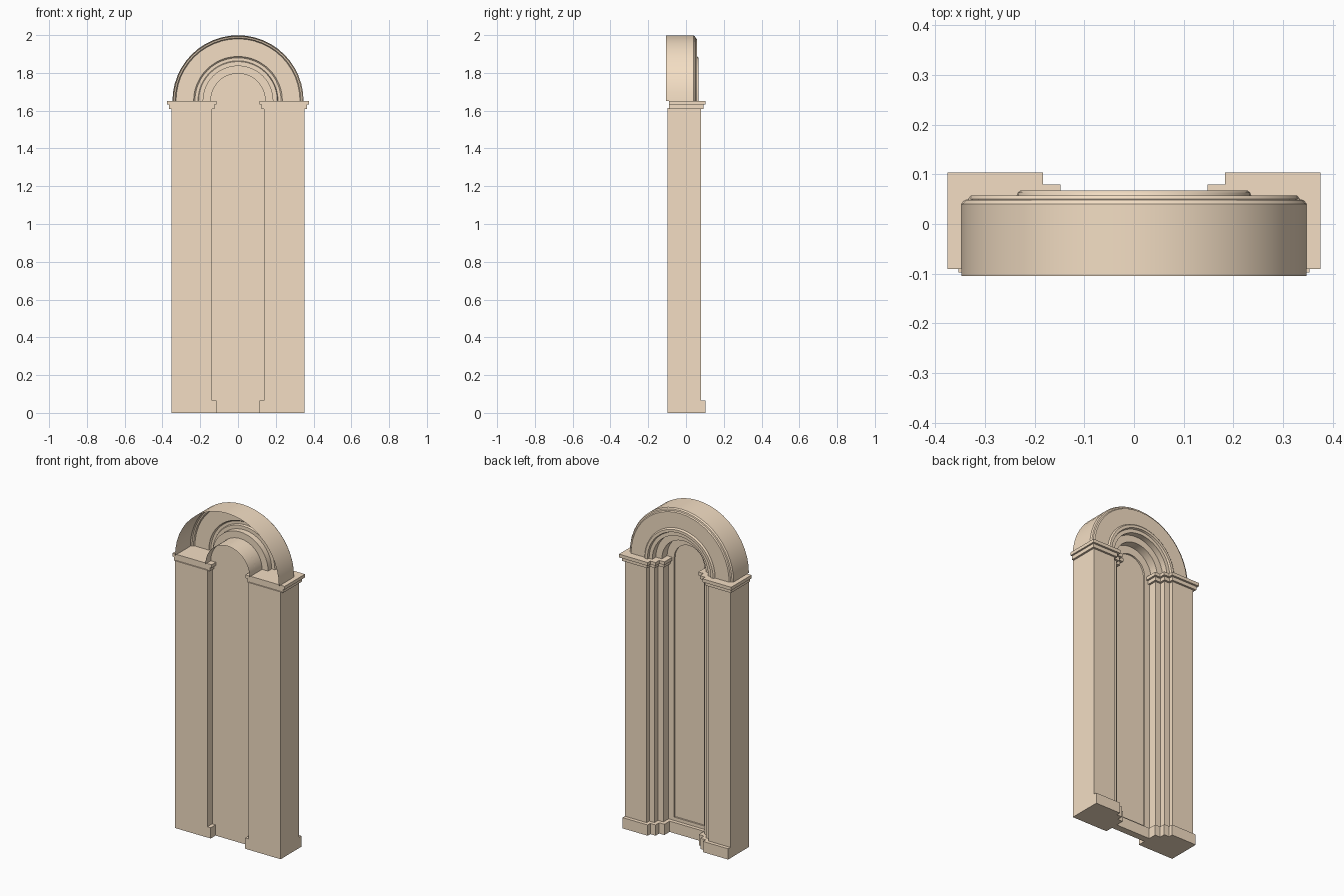
import bpy, bmesh, math

if "Cube" in bpy.data.objects:
    bpy.data.objects.remove(bpy.data.objects["Cube"])

SPRING = 1.652      # height where the arch starts
SEG = 24

stone = bpy.data.materials.new("stone")
stone.diffuse_color = (0.9, 0.73, 0.55, 1)
stone.use_nodes = True
stone.node_tree.nodes["Principled BSDF"].inputs["Base Color"].default_value = stone.diffuse_color

def make_object(name, bm, smooth=False):
    bmesh.ops.recalc_face_normals(bm, faces=bm.faces)
    me = bpy.data.meshes.new(name)
    bm.to_mesh(me)
    bm.free()
    me.materials.append(stone)
    ob = bpy.data.objects.new(name, me)
    bpy.context.collection.objects.link(ob)
    if smooth:
        bpy.ops.object.select_all(action='DESELECT')
        ob.select_set(True)
        bpy.context.view_layer.objects.active = ob
        bpy.ops.object.shade_smooth_by_angle(angle=math.radians(20))
    return ob

def prism(bm, pts, shift):
    """Extrude a closed outline of 3D points by a vector."""
    face = bm.faces.new([bm.verts.new(p) for p in pts])
    out = bmesh.ops.extrude_face_region(bm, geom=[face], use_keep_orig=True)
    moved = [v for v in out['geom'] if isinstance(v, bmesh.types.BMVert)]
    bmesh.ops.translate(bm, verts=moved, vec=shift)

def pier_plan(off, side_off, back):
    """Stepped plan of a pier, grown by off towards the opening and the face."""
    outer = 0.353 + side_off
    return [(outer, back), (outer, 0.08 + off),
            (0.207 - off, 0.08 + off), (0.207 - off, 0.055 + off),
            (0.172 - off, 0.055 + off), (0.172 - off, 0.02 + off),
            (0.137 - off, 0.02 + off), (0.137 - off, back)]

def pier_part(name, tiers):
    for label, sx in (("right", 1), ("left", -1)):
        bm = bmesh.new()
        for z0, z1, off, side, back in tiers:
            prism(bm, [(sx * x, y, z0) for x, y in pier_plan(off, side, back)],
                  (0, 0, z1 - z0))
        make_object(f"{name}_{label}", bm)

# Stepped piers, their plinths and the two-tier impost mouldings
pier_part("pier", [(0.0, 1.615, 0.0, 0.0, -0.097)])
pier_part("plinth", [(0.0, 0.065, 0.022, 0.0, -0.096)])
pier_part("impost", [(1.61, 1.632, 0.012, 0.012, -0.09),
                     (1.632, 1.652, 0.024, 0.022, -0.09)])

# Arch: open moulded profile (radius, depth) swept over a half circle
profile = [(0.347, -0.105), (0.347, 0.04), (0.341, 0.048), (0.333, 0.05),
           (0.328, 0.057), (0.235, 0.057), (0.233, 0.063), (0.228, 0.067),
           (0.212, 0.067), (0.208, 0.055), (0.187, 0.055),
           (0.187, 0.02), (0.147, 0.02), (0.147, -0.1)]
bm = bmesh.new()
rows = []
for i in range(SEG + 1):
    a = math.pi * i / SEG
    rows.append([bm.verts.new((r * math.cos(a), y, SPRING + r * math.sin(a)))
                 for r, y in profile])
for r0, r1 in zip(rows, rows[1:]):
    for j in range(len(profile) - 1):
        bm.faces.new((r0[j], r1[j], r1[j + 1], r0[j + 1]))
make_object("arch_moulding", bm, True)

# Niche back: round-headed slab with a recessed panel on the +y face
def round_head(r, bottom, y):
    pts = [(-r, y, bottom), (r, y, bottom)]
    pts += [(r * math.cos(math.pi * i / SEG), y,
             SPRING + r * math.sin(math.pi * i / SEG)) for i in range(SEG + 1)]
    return pts

bm = bmesh.new()
outer = [bm.verts.new(p) for p in round_head(0.147, 0.0, -0.03)]
inner = [bm.verts.new(p) for p in round_head(0.1, 0.085, -0.03)]
deep = [bm.verts.new(p) for p in round_head(0.1, 0.085, -0.04)]
rear = [bm.verts.new(p) for p in round_head(0.147, 0.0, -0.05)]
n = len(outer)
for loop_a, loop_b in ((rear, outer), (outer, inner), (inner, deep)):
    for i in range(n):
        k = (i + 1) % n
        bm.faces.new((loop_a[i], loop_a[k], loop_b[k], loop_b[i]))
bm.faces.new(deep)
bm.faces.new(rear)
make_object("niche_back", bm)

# Skirting that carries the plinth across the niche
bm = bmesh.new()
prism(bm, [(-0.12, -0.04, 0), (0.12, -0.04, 0), (0.12, -0.008, 0), (-0.12, -0.008, 0)],
      (0, 0, 0.065))
make_object("niche_skirting", bm)
